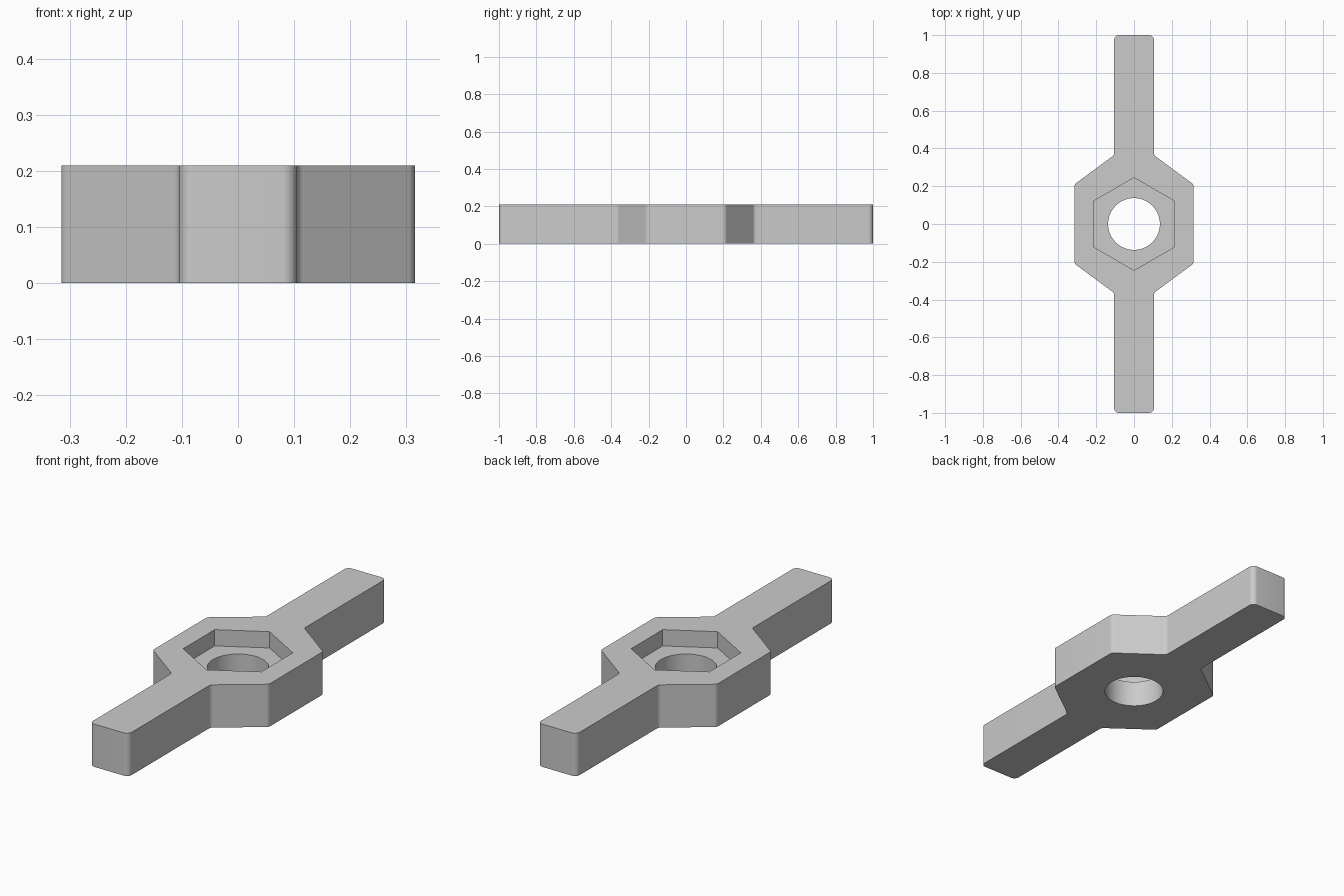
import bpy, bmesh, math
from mathutils import Vector

HEIGHT = 0.21
POCKET_FLOOR = 0.13

default = bpy.data.objects.get("Cube")
if default:
    bpy.data.objects.remove(default, do_unlink=True)

grey = bpy.data.materials.new("plain grey")
grey.use_nodes = True
colour = (0.6, 0.6, 0.6, 1)
grey.diffuse_color = colour
grey.node_tree.nodes["Principled BSDF"].inputs["Base Color"].default_value = colour


def fillet(points, radius, steps=6):
    """Round every corner of a closed 2D profile."""
    out = []
    for i, p in enumerate(points):
        a = (points[i - 1] - p).normalized()
        b = (points[(i + 1) % len(points)] - p).normalized()
        half = a.angle(b) / 2
        centre = p + (a + b).normalized() * radius / math.sin(half)
        start = p + a * radius / math.tan(half) - centre
        end = p + b * radius / math.tan(half) - centre
        for s in range(steps + 1):
            out.append(centre + start.lerp(end, s / steps).normalized() * radius)
    return out


def ring(radius, sides, turn=0):
    return [Vector((radius * math.cos(turn + math.tau * i / sides),
                    radius * math.sin(turn + math.tau * i / sides), 0))
            for i in range(sides)]


def prism(name, profile, bottom, top):
    """Extrude a counter-clockwise profile upward into a solid."""
    bm = bmesh.new()
    low = [bm.verts.new((p.x, p.y, bottom)) for p in profile]
    high = [bm.verts.new((p.x, p.y, top)) for p in profile]
    bm.faces.new(low[::-1])
    bm.faces.new(high)
    for i in range(len(low)):
        bm.faces.new((low[i - 1], low[i], high[i], high[i - 1]))
    mesh = bpy.data.meshes.new(name)
    bm.to_mesh(mesh)
    bm.free()
    mesh.materials.append(grey)
    obj = bpy.data.objects.new(name, mesh)
    bpy.context.collection.objects.link(obj)
    return obj


# Hexagonal hub with two straight arms: one quarter, mirrored round
quarter = [(0.315, 0.21), (0.105, 0.365), (0.105, 1.0)]
right = [(x, -y) for x, y in reversed(quarter)] + quarter
outline = [Vector((x, y, 0)) for x, y in right]
outline += [Vector((-x, -y, 0)) for x, y in right]
body = prism("wing_nut_body", fillet(outline, 0.025), 0, HEIGHT)

# Hexagonal pocket above a round through hole
cutters = [
    prism("hex_pocket_cutter", ring(0.245, 6, math.pi / 2), POCKET_FLOOR, HEIGHT + 0.1),
    prism("bolt_hole_cutter", ring(0.137, 64), -0.1, HEIGHT + 0.2),
]
bpy.ops.object.select_all(action="DESELECT")
body.select_set(True)
bpy.context.view_layer.objects.active = body
for cutter in cutters:
    cutter.hide_render = True
    cut = body.modifiers.new(cutter.name, "BOOLEAN")
    cut.operation = "DIFFERENCE"
    cut.solver = "EXACT"
    cut.object = cutter
    bpy.ops.object.modifier_apply(modifier=cut.name)
    bpy.data.objects.remove(cutter, do_unlink=True)

bpy.ops.object.shade_smooth_by_angle(angle=math.radians(30))
